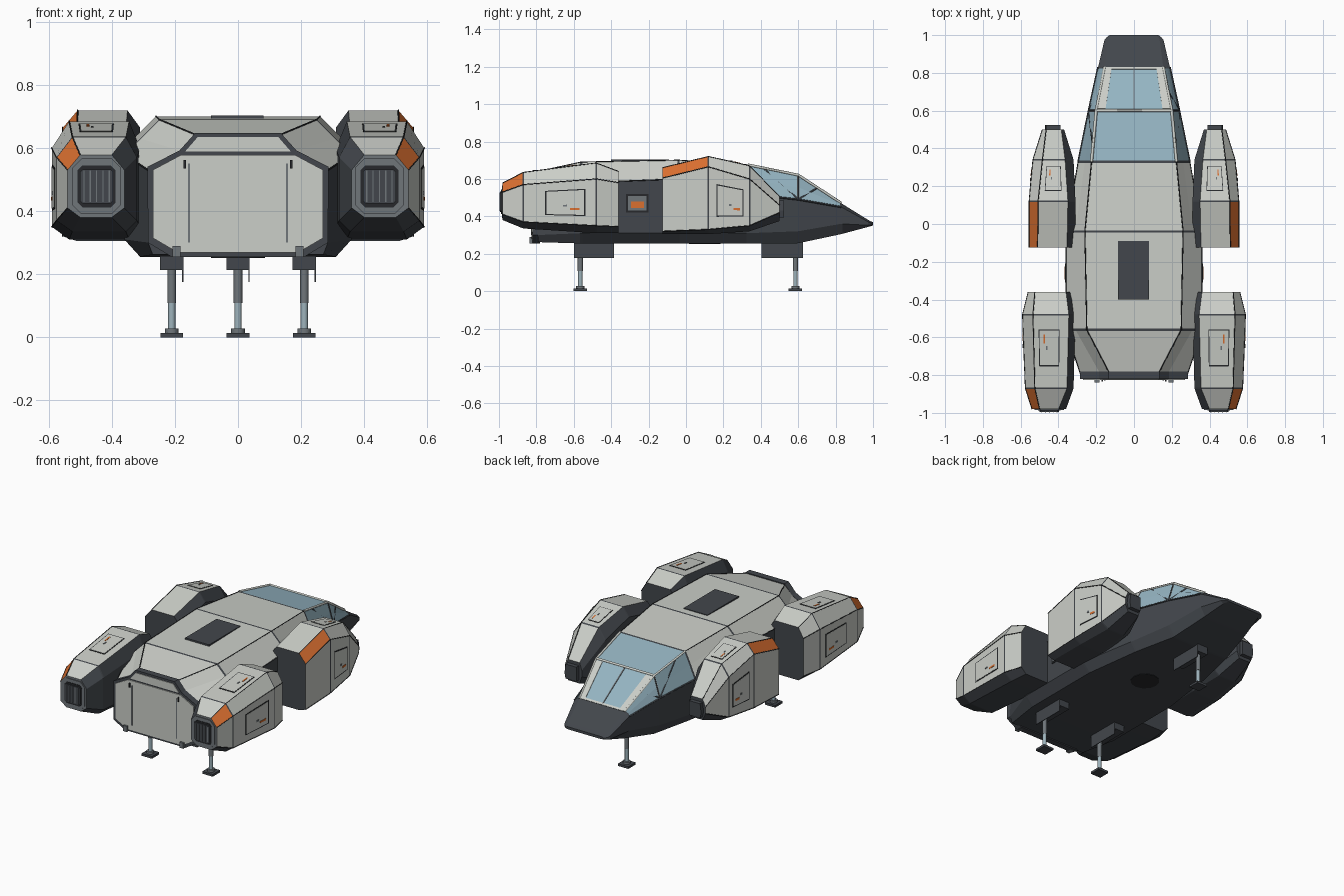
import bpy, bmesh
from mathutils import Vector

cube = bpy.data.objects.get("Cube")
if cube:
    bpy.data.objects.remove(cube)


def material(name, r, g, b):
    m = bpy.data.materials.new(name)
    m.use_nodes = True
    m.diffuse_color = (r, g, b, 1)
    bsdf = next(n for n in m.node_tree.nodes if n.type == 'BSDF_PRINCIPLED')
    bsdf.inputs["Base Color"].default_value = (r, g, b, 1)
    bsdf.inputs["Roughness"].default_value = 0.6
    return m


LIGHT, DARK, ORANGE, GLASS, GREY, METAL, SEAM = range(7)
MATS = [material("light grey paint", .60, .62, .58), material("dark hull", .055, .062, .072),
        material("orange paint", .70, .16, .03), material("blue glass", .30, .46, .54),
        material("mid grey", .16, .18, .195), material("pale steel", .34, .45, .50),
        material("black seam", .02, .022, .025)]


def finish(name, bm, mirror=False):
    bmesh.ops.recalc_face_normals(bm, faces=bm.faces)
    me = bpy.data.meshes.new(name)
    bm.to_mesh(me)
    bm.free()
    for m in MATS:
        me.materials.append(m)
    ob = bpy.data.objects.new(name, me)
    bpy.context.collection.objects.link(ob)
    if mirror:
        ob.modifiers.new("Mirror", 'MIRROR').use_mirror_merge = False
    return ob


def loft(name, rings, rule, caps=(DARK, DARK), mirror=False):
    """Skin closed rings; rule(stage, side) picks the colour."""
    bm = bmesh.new()
    vs = [[bm.verts.new(p) for p in ring] for ring in rings]
    n = len(vs[0])
    for k in range(len(vs) - 1):
        for i in range(n):
            j = (i + 1) % n
            f = bm.faces.new((vs[k][i], vs[k][j], vs[k + 1][j], vs[k + 1][i]))
            f.material_index = rule(k, i)
    bm.faces.new(vs[0]).material_index = caps[0]
    bm.faces.new(vs[-1]).material_index = caps[1]
    return finish(name, bm, mirror)


def banded(rings, w=.004):
    """Split each inner ring in two so that odd stages become thin seams."""
    out = [rings[0]]
    for k in range(1, len(rings) - 1):
        for o in (k - 1, k + 1):
            out.append([p + (q - p) * (w / abs(q.y - p.y)) for p, q in zip(rings[k], rings[o])])
    return out + [rings[-1]]


def box(name, mat, x, y, z, mirror=False):
    ring = lambda yy: [(x[0], yy, z[0]), (x[1], yy, z[0]), (x[1], yy, z[1]), (x[0], yy, z[1])]
    return loft(name, [ring(y[0]), ring(y[1])], lambda k, i: mat, (mat, mat), mirror)


def slab(name, mat, outline, y0, y1, mirror=False):
    """Outline of (x, z) points extruded along y."""
    return loft(name, [[(x, y, z) for x, z in outline] for y in (y0, y1)],
                lambda k, i: mat, (mat, mat), mirror)


def tube(name, mat, paths, r=.004, mirror=True):
    cu = bpy.data.curves.new(name, 'CURVE')
    cu.dimensions = '3D'
    cu.bevel_depth, cu.bevel_resolution, cu.use_fill_caps = r, 0, True
    for pts in paths:
        sp = cu.splines.new('POLY')
        sp.points.add(len(pts) - 1)
        for a, p in zip(sp.points, pts):
            a.co = (*p, 1)
    cu.materials.append(MATS[mat])
    ob = bpy.data.objects.new(name, cu)
    bpy.context.collection.objects.link(ob)
    if mirror:
        ob.modifiers.new("Mirror", 'MIRROR').use_mirror_merge = False


def plate(name, mat, rings, k, i, u, v, lift=.003, mirror=True):
    """Thin plate lying on the loft face at stage k, side i; u along y, v around."""
    a, d = rings[k][i], rings[k][(i + 1) % len(rings[k])]
    b, c = rings[k + 1][i], rings[k + 1][(i + 1) % len(rings[k])]
    at = lambda s, t: (a * (1 - s) + b * s) * (1 - t) + (d * (1 - s) + c * s) * t
    n = (b - a + c - d).cross(d - a + c - b).normalized()
    mid = sum((p for r in rings for p in r), Vector()) / sum(map(len, rings))
    if n.dot(at(.5, .5) - mid) < 0:
        n = -n
    q = [at(s, t) for s, t in ((u[0], v[0]), (u[1], v[0]), (u[1], v[1]), (u[0], v[1]))]
    loft(name, [[p - n * .002 for p in q], [p + n * lift for p in q]],
         lambda k, i: mat, (mat, mat), mirror)


# Hull: half sections from bottom to roof edge
def hull_ring(y, *half):
    return [Vector((x, y, z)) for x, z in half] + [Vector((-x, y, z)) for x, z in reversed(half)]


HULL = [hull_ring(-.79, (.27, .262), (.285, .30), (.285, .53), (.18, .59), (.13, .64)),
        hull_ring(-.56, (.31, .255), (.36, .31), (.36, .58), (.31, .63), (.25, .69)),
        hull_ring(-.04, (.31, .255), (.36, .31), (.36, .60), (.31, .65), (.26, .70)),
        hull_ring(.33, (.26, .255), (.295, .31), (.295, .52), (.26, .60), (.225, .675)),
        hull_ring(.60, (.20, .256), (.24, .32), (.24, .49), (.22, .555), (.20, .62)),
        hull_ring(.83, (.16, .305), (.19, .36), (.19, .45), (.175, .46), (.155, .47)),
        hull_ring(.98, (.13, .345), (.155, .352), (.155, .367), (.145, .372), (.135, .377)),
        hull_ring(1.0, (.11, .352), (.13, .355), (.13, .363), (.125, .365), (.12, .368))]


def hull_rule(k, i):
    if not 2 <= i <= 6 or k > 9:
        return DARK
    if k % 2:
        return LIGHT if k == 7 else DARK
    return LIGHT if k < 6 else GLASS


loft("hull", banded(HULL, .006), hull_rule)
tube("roof_seams", SEAM, [[HULL[k][4] for k in range(4)], [HULL[k][2] for k in range(4)]], .003)
box("roof_hatch", DARK, (-.085, .08), (-.4, -.09), (.69, .703))

# Cockpit frame
tube("cockpit_frame", LIGHT, [[HULL[k][4] for k in (3, 4, 5)],
                              [HULL[4][4], HULL[4][4] * Vector((-1, 1, 1))]], .008)
tube("sill_frame", DARK, [[HULL[k][2] for k in (3, 4, 5)], [HULL[4][2], HULL[4][4]],
                          [HULL[4][2], HULL[5][4].lerp(HULL[4][4], .55)],
                          [HULL[4][2], HULL[3][4].lerp(HULL[4][4], .3)]], .005)
for v in ((0, .12), (.88, 1)):
    plate("windshield_side_panel", LIGHT, HULL, 4, 4, (.04, .96), v, .003, False)
plate("windshield_lower_bar", LIGHT, HULL, 4, 4, (.95, 1), (0, 1), .003, False)
plate("windshield_post", GREY, HULL, 4, 4, (0, 1), (.49, .51), .003, False)

# Side door windows between the nacelles
box("side_window_frame", SEAM, (.35, .363), (-.32, -.20), (.42, .52), True)
box("side_window_surround", GREY, (.35, .365), (-.31, -.21), (.43, .51), True)
box("side_marker", ORANGE, (.35, .368), (-.295, -.225), (.445, .48), True)

# Rear ramp
both = lambda half: half + [(-x, z) for x, z in reversed(half)]
slab("ramp_frame", DARK, both([(.21, .255), (.285, .30), (.287, .54), (.185, .592), (.135, .648)]), -.82, -.78)
slab("ramp_door", LIGHT, both([(.19, .268), (.27, .315), (.27, .53), (.18, .578)]), -.826, -.8)
slab("ramp_header", LIGHT, both([(.168, .588), (.128, .634)]), -.824, -.8)
box("ramp_rail", GREY, (.152, .158), (-.829, -.82), (.3, .55), True)
box("ramp_latch", SEAM, (.165, .172), (-.833, -.82), (.535, .562), True)
box("ramp_hinge", GREY, (.182, .208), (-.838, -.80), (.255, .29), True)


# Nacelles: eight-sided sections
def pod_ring(y, xi, xo, t0, t1, z0, z1, z2, z3):
    return [Vector((x, y, z)) for x, z in ((xo, z1), (xo, z2), (t1, z3), (t0, z3),
                                           (xi, z2), (xi, z1), (t0, z0), (t1, z0))]


def pod_rule(stripe):
    def rule(k, i):
        if i > 2 or k % 2:
            return DARK
        return ORANGE if i == 1 and k == stripe else LIGHT
    return rule


REAR = [pod_ring(-.98, .36, .54, .40, .50, .38, .41, .53, .578),
        pod_ring(-.87, .32, .575, .355, .525, .335, .37, .57, .635),
        pod_ring(-.48, .31, .59, .345, .535, .31, .35, .60, .685),
        pod_ring(-.36, .32, .56, .36, .525, .31, .345, .58, .64)]
FRONT = [pod_ring(-.125, .31, .555, .355, .51, .305, .32, .605, .66),
         pod_ring(.12, .31, .555, .35, .508, .305, .33, .665, .72),
         pod_ring(.34, .32, .535, .365, .485, .32, .35, .60, .67),
         pod_ring(.50, .37, .485, .385, .465, .375, .42, .46, .505)]
loft("rear_nacelles", banded(REAR), pod_rule(0), (GREY, DARK), True)
loft("front_nacelles", banded(FRONT), pod_rule(0), (DARK, DARK), True)
for label, rings in (("rear", REAR), ("front", FRONT)):
    tube(label + "_nacelle_seams", SEAM, [[r[i] for r in rings] for i in (0, 1, 2)], .0025)


# Service hatches with handle and orange mark
def hatch(name, rings, k, i, u, v):
    pu, pv = (u[1] - u[0]), (v[1] - v[0])
    part = lambda a, b, c, d: ((u[0] + pu * a, u[0] + pu * b), (v[0] + pv * c, v[0] + pv * d))
    for sub, mat, area, lift in (("border", SEAM, part(0, 1, 0, 1), .002),
                                 ("panel", LIGHT, part(.03, .97, .04, .96), .003),
                                 ("handle", GREY, part(.45, .55, .35, .42), .006),
                                 ("mark", ORANGE, part(.62, .86, .22, .3), .005)):
        plate(f"{name}_{sub}", mat, rings, k, i, *area, lift)


hatch("rear_side_hatch", REAR, 1, 0, (.3, .85), (.2, .8))
hatch("rear_top_hatch", REAR, 1, 2, (.3, .8), (.15, .75))
hatch("front_side_hatch", FRONT, 1, 0, (.2, .85), (.2, .75))
hatch("front_top_hatch", FRONT, 1, 2, (.25, .85), (.2, .8))

# Engine nozzles and nacelle nose caps
NX, NZ = .448, .478


def octagon(hw, hh, c):
    return [(NX + x, NZ + z) for x, z in ((hw, c - hh), (hw, hh - c), (hw - c, hh), (c - hw, hh),
                                          (-hw, hh - c), (-hw, c - hh), (c - hw, -hh), (hw - c, -hh))]


slab("nozzle_ring", GREY, octagon(.078, .088, .03), -.985, -.97, True)
slab("nozzle_recess", SEAM, octagon(.060, .066, .015), -.988, -.97, True)
slab("nozzle_core", DARK, octagon(.052, .054, .008), -.994, -.97, True)
for s in range(5):
    x = NX - .04 + s * .02
    box("nozzle_slat", GREY, (x - .002, x + .002), (-.998, -.99), (NZ - .05, NZ + .05), True)
slab("nacelle_nose_cap", DARK, [(.39, .395), (.465, .395), (.472, .43), (.465, .485), (.39, .485)], .49, .525, True)


# Landing gear
def cylinder(name, mat, x, y, z0, z1, r):
    bm = bmesh.new()
    bmesh.ops.create_cone(bm, cap_ends=True, segments=12, radius1=r, radius2=r, depth=z1 - z0)
    bmesh.ops.translate(bm, verts=bm.verts, vec=(x, y, (z0 + z1) / 2))
    for f in bm.faces:
        f.material_index = mat
        f.smooth = len(f.verts) == 4
    for e in bm.edges:
        e.smooth = e.calc_face_angle(0) < .8
    finish(name, bm)


for x, y, b0, b1 in ((-.21, -.565, -.6, -.385), (.21, -.565, -.6, -.385), (0, .585, .405, .625)):
    box("gear_bay", DARK, (x - .037, x + .037), (b0, b1), (.213, .27))
    box("gear_door", DARK, (x + .033, x + .037), (b0, b1), (.176, .26))
    cylinder("gear_sleeve", GREY, x, y, .108, .23, .014)
    cylinder("gear_piston", METAL, x, y, .025, .11, .0115)
    cylinder("gear_ankle", GREY, x, y, .014, .028, .022)
    box("gear_pad", DARK, (x - .036, x + .036), (y - .036, y + .036), (0, .014))

# Belly plate
cylinder("belly_hatch", SEAM, 0, .1, .252, .258, .085)
